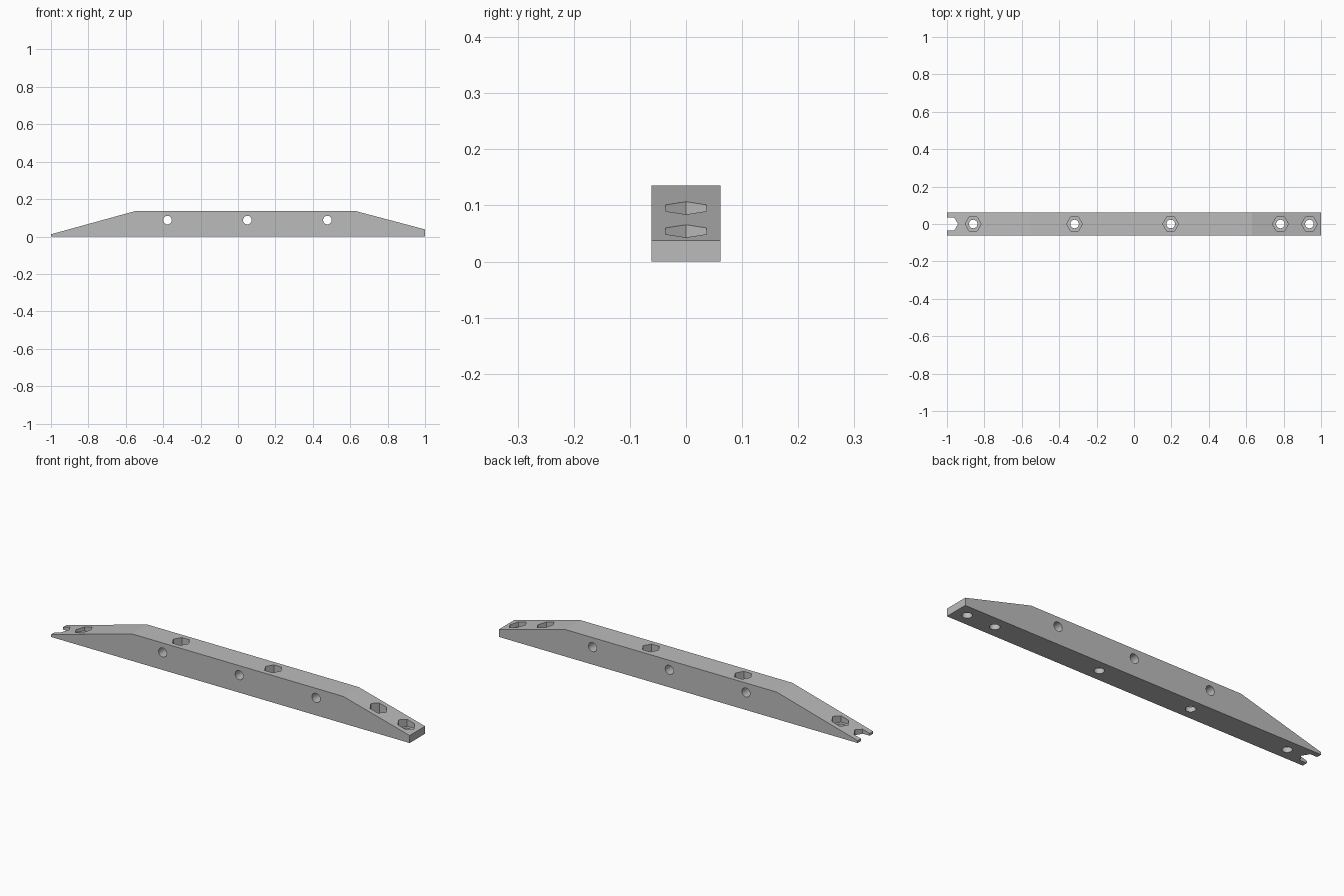
import bpy
import bmesh
from math import pi
from mathutils import Matrix

cube = bpy.data.objects.get("Cube")
if cube:
    bpy.data.objects.remove(cube, do_unlink=True)

HALF_WIDTH = 0.0615
HEIGHT = 0.136
POCKET_FLOOR = 0.025
HOLE_RADIUS = 0.023
NUT_RADIUS = 0.0425

grey = bpy.data.materials.new("plain grey")
grey.use_nodes = True
colour = (0.5, 0.5, 0.5, 1)
grey.diffuse_color = colour
grey.node_tree.nodes["Principled BSDF"].inputs["Base Color"].default_value = colour


def add_object(name, bm):
    bmesh.ops.recalc_face_normals(bm, faces=bm.faces)
    mesh = bpy.data.meshes.new(name)
    bm.to_mesh(mesh)
    bm.free()
    mesh.materials.append(grey)
    obj = bpy.data.objects.new(name, mesh)
    bpy.context.collection.objects.link(obj)
    return obj


def prism(name, sides, radius, length, place):
    bm = bmesh.new()
    # turn the prism so that a corner points along x
    first = bmesh.ops.create_cone(bm, cap_ends=True, segments=sides,
                                  radius1=radius, radius2=radius, depth=length)
    bmesh.ops.rotate(bm, verts=first["verts"], matrix=Matrix.Rotation(pi / 2, 3, "Z"))
    bmesh.ops.transform(bm, verts=bm.verts, matrix=place)
    return add_object(name, bm)


# Bar: side profile with two sloped ends, extruded across its width
profile = [(-1, 0), (1, 0), (1, 0.038), (0.63, HEIGHT), (-0.55, HEIGHT), (-1, 0.012)]
bm = bmesh.new()
side = bm.faces.new([bm.verts.new((x, -HALF_WIDTH, z)) for x, z in profile])
extruded = bmesh.ops.extrude_face_region(bm, geom=[side])["geom"]
bmesh.ops.translate(bm, verts=[v for v in extruded if isinstance(v, bmesh.types.BMVert)],
                    vec=(0, 2 * HALF_WIDTH, 0))
bar = add_object("bar", bm)

# Vertical bolt holes, each with a hexagonal nut pocket above
cutters = []
for x in (-0.86, -0.318, 0.196, 0.783, 0.938):
    cutters.append(prism("bolt_hole_cutter", 24, HOLE_RADIUS, 1,
                         Matrix.Translation((x, 0, 0))))
    cutters.append(prism("nut_pocket_cutter", 6, NUT_RADIUS, 0.4,
                         Matrix.Translation((x, 0, POCKET_FLOOR + 0.2))))

# Open hexagonal notch through the thin end
cutters.append(prism("end_notch_cutter", 6, 0.04, 1, Matrix.Translation((-0.981, 0, 0))))

# Cross holes from front to back
for x in (-0.377, 0.05, 0.478):
    place = Matrix.Translation((x, 0, 0.088)) @ Matrix.Rotation(pi / 2, 4, "X")
    cutters.append(prism("cross_hole_cutter", 24, HOLE_RADIUS, 1, place))

# Cut everything, then bake the result and drop the cutters
for cutter in cutters:
    cutter.hide_render = True
    mod = bar.modifiers.new("cut", "BOOLEAN")
    mod.operation = "DIFFERENCE"
    mod.solver = "EXACT"
    mod.object = cutter
graph = bpy.context.evaluated_depsgraph_get()
cut_mesh = bpy.data.meshes.new_from_object(bar.evaluated_get(graph))
bar.modifiers.clear()
bar.data = cut_mesh
for cutter in cutters:
    bpy.data.objects.remove(cutter, do_unlink=True)

# Smooth the round holes only, keeping the edges crisp
bpy.ops.object.select_all(action="DESELECT")
bpy.context.view_layer.objects.active = bar
bar.select_set(True)
bpy.ops.object.shade_smooth_by_angle(angle=pi / 9)
# flat sloped ends stay flat
for face in bar.data.polygons:
    if abs(face.normal.y) < 0.001 and face.normal.z > 0.9:
        face.use_smooth = False
